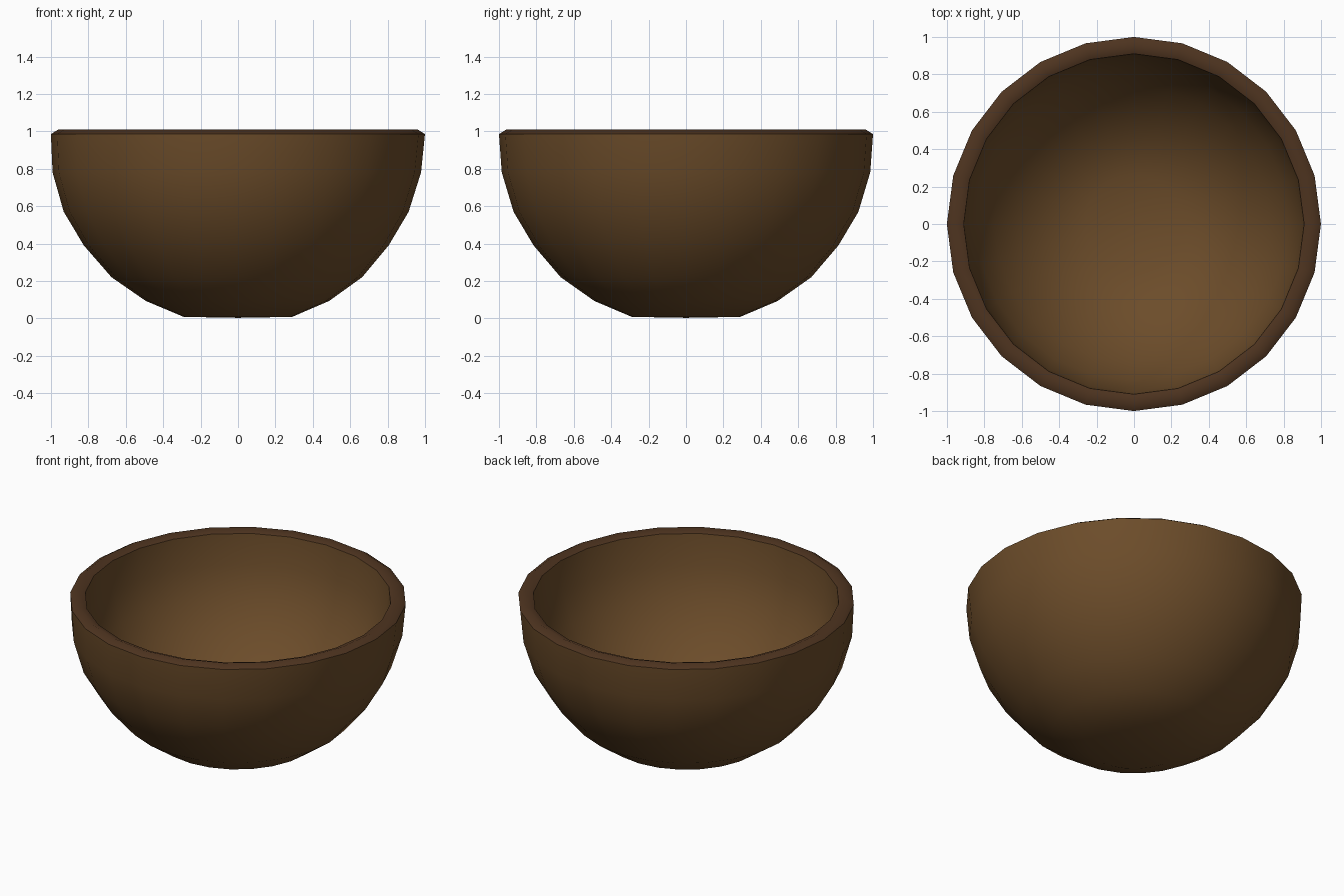
import bpy, bmesh, math

cube = bpy.data.objects.get("Cube")
if cube:
    bpy.data.objects.remove(cube, do_unlink=True)

SIDES = 24


def material(name, color):
    mat = bpy.data.materials.new(name)
    mat.use_nodes = True
    mat.diffuse_color = color
    bsdf = mat.node_tree.nodes["Principled BSDF"]
    bsdf.inputs["Base Color"].default_value = color
    bsdf.inputs["Roughness"].default_value = 0.8
    return mat


wood = material("brown wood", (0.150, 0.073, 0.023, 1))
rim_wood = material("dark rim wood", (0.076, 0.034, 0.014, 1))

# Profile from the outer base, over the rim, down to the inner floor
outer = [(0, 0.003), (0.29, 0.008), (0.49, 0.093), (0.67, 0.22),
         (0.815, 0.39), (0.922, 0.57), (0.985, 0.78), (1.0, 0.985)]
rim = [(0.96, 1.01), (0.91, 0.99)]
inner = [(0.895, 0.79), (0.835, 0.6), (0.74, 0.44),
         (0.61, 0.29), (0.45, 0.175), (0.26, 0.1), (0, 0.095)]
profile = outer + rim + inner
first_rim = len(outer) - 1
last_rim = first_rim + len(rim)


def ring_point(r, z, i):
    # The wall leans very slightly to one side at mid height
    lean = -0.01 * math.sin(math.pi * min(z, 1))
    t = math.tau * i / SIDES
    return (r * math.cos(t) + lean, r * math.sin(t), z)


# Lathe the profile into rings and bridge them
bm = bmesh.new()
rings = []
for r, z in profile:
    if r == 0:
        rings.append([bm.verts.new((0, 0, z))] * SIDES)
    else:
        rings.append([bm.verts.new(ring_point(r, z, i)) for i in range(SIDES)])
for k, (a, b) in enumerate(zip(rings, rings[1:])):
    for i in range(SIDES):
        j = (i + 1) % SIDES
        corners = list(dict.fromkeys((a[i], a[j], b[j], b[i])))
        face = bm.faces.new(corners)
        face.smooth = True
        face.material_index = 1 if first_rim <= k < last_rim else 0

# Crisp lines along both edges of the rim
for k in (first_rim, last_rim):
    for i in range(SIDES):
        bm.edges.get((rings[k][i], rings[k][(i + 1) % SIDES])).smooth = False
bmesh.ops.recalc_face_normals(bm, faces=bm.faces)

mesh = bpy.data.meshes.new("bowl")
bm.to_mesh(mesh)
bm.free()
mesh.materials.append(wood)
mesh.materials.append(rim_wood)
bowl = bpy.data.objects.new("bowl", mesh)
bpy.context.collection.objects.link(bowl)
